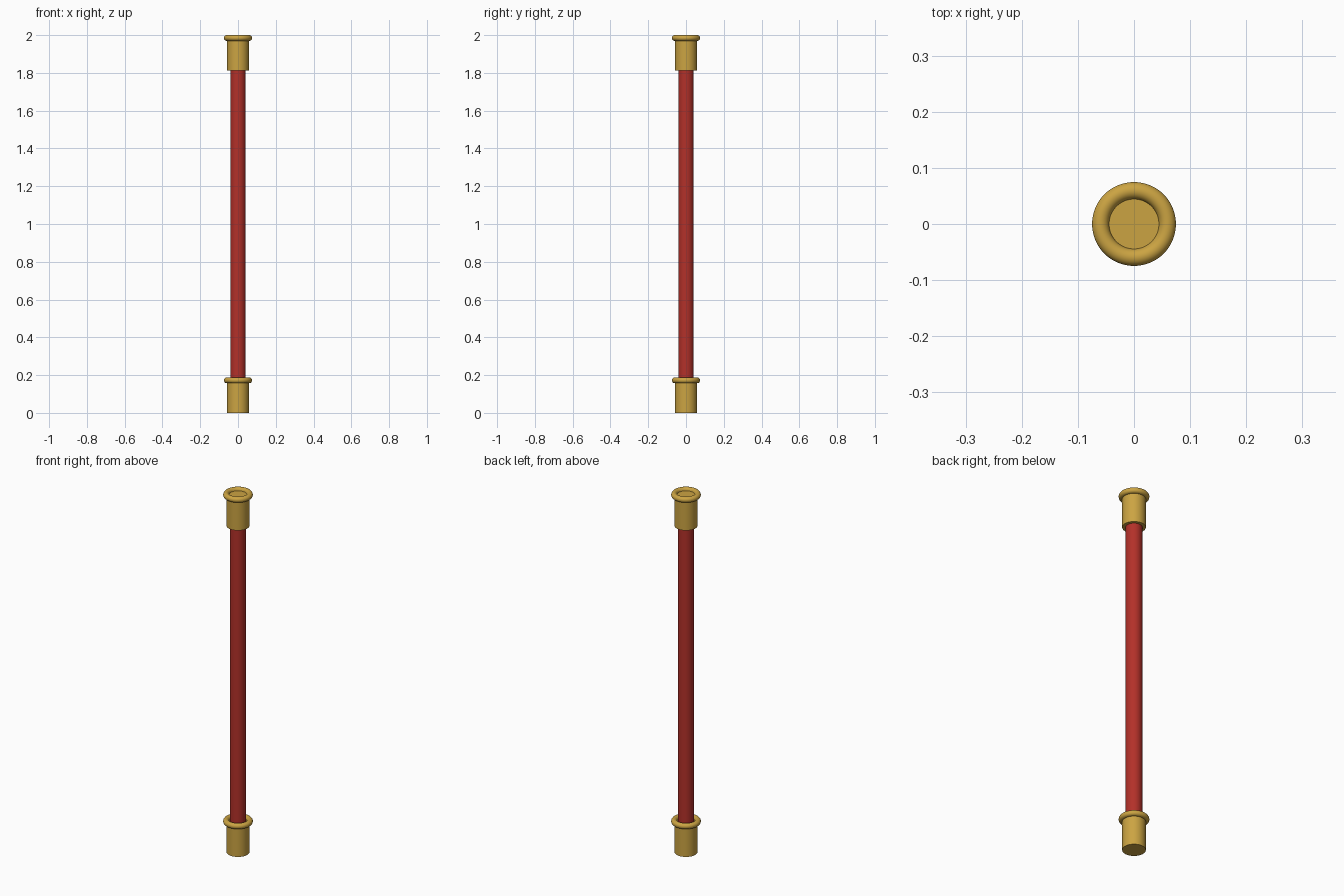
import bpy

if "Cube" in bpy.data.objects:
    bpy.data.objects.remove(bpy.data.objects["Cube"])


def material(name, rgb):
    m = bpy.data.materials.new(name)
    m.diffuse_color = (*rgb, 1.0)
    m.use_nodes = True
    m.node_tree.nodes["Principled BSDF"].inputs["Base Color"].default_value = m.diffuse_color
    return m


gold = material("gold", (0.60, 0.37, 0.055))
red = material("red", (0.45, 0.03, 0.022))


def finish(name, mat):
    ob = bpy.context.object
    ob.name = name
    ob.data.materials.append(mat)
    bpy.ops.object.shade_smooth_by_angle()


def cylinder(name, radius, z0, z1, mat):
    bpy.ops.mesh.primitive_cylinder_add(
        vertices=64, radius=radius, depth=z1 - z0, location=(0, 0, (z0 + z1) / 2))
    finish(name, mat)


def ring(name, z, mat):
    bpy.ops.mesh.primitive_torus_add(
        major_segments=64, minor_segments=24, major_radius=0.0595,
        minor_radius=0.0152, location=(0, 0, z))
    finish(name, mat)


# Red shaft, seated inside both end sockets
cylinder("shaft", 0.041, 0.1, 1.9, red)

# Gold end sockets, each with a rounded rim at its top
for side, z in (("lower", 0.0), ("upper", 1.8125)):
    cylinder(side + "_socket", 0.0575, z, z + 0.1725, gold)
    ring(side + "_rim", z + 0.1723, gold)
